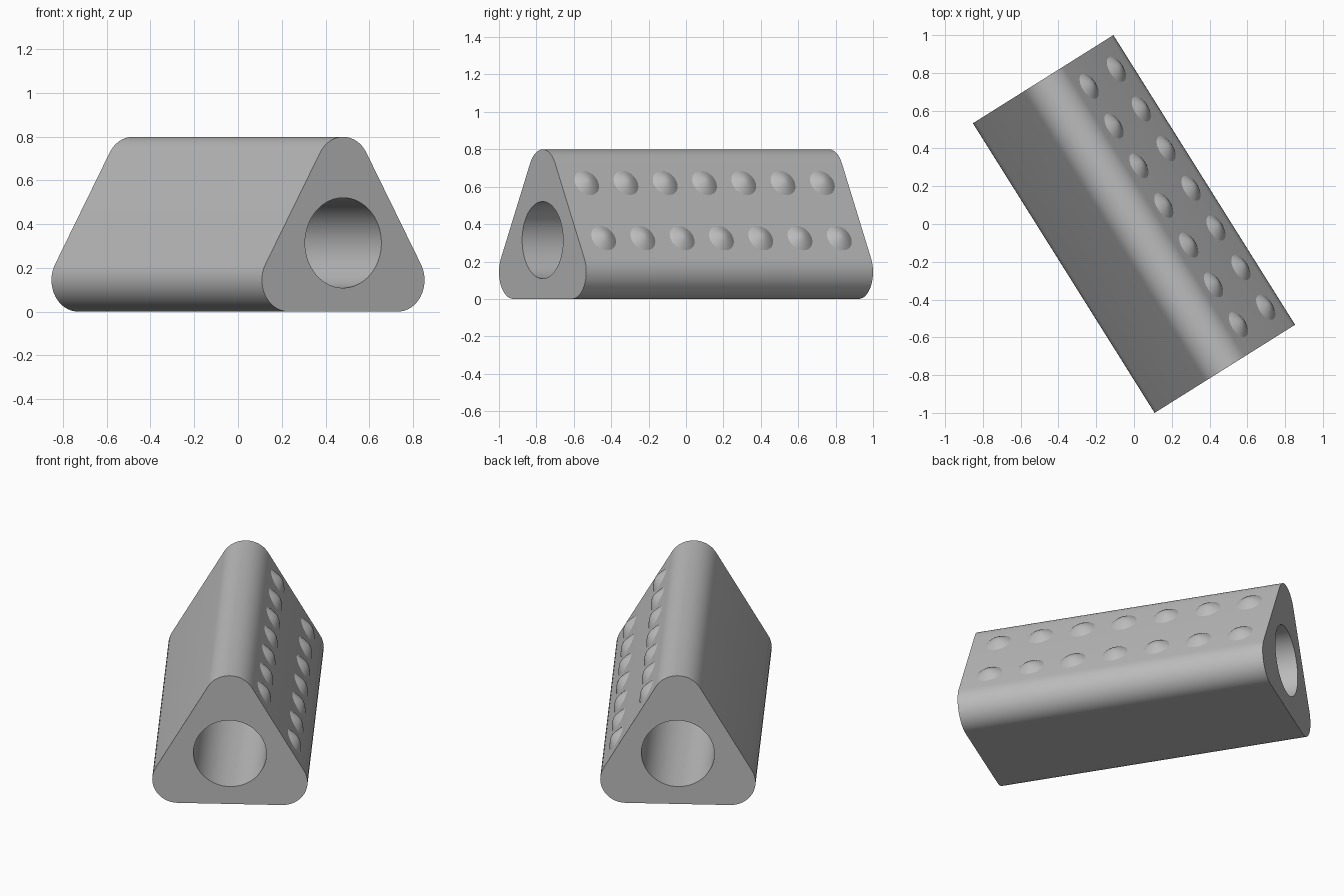
import bpy, bmesh, math
from mathutils import Matrix, Vector

cube = bpy.data.objects.get("Cube")
if cube:
    bpy.data.objects.remove(cube, do_unlink=True)

LENGTH, SIDE, ROUND = 1.81, 0.59, 0.144
HOLE = 0.206
APOTHEM = SIDE / (2 * math.sqrt(3))
AXIS_Z = ROUND + APOTHEM          # height of the bore axis
TURN = Matrix.Rotation(math.radians(32.1), 4, 'Z')

grey = bpy.data.materials.new("plain grey")
grey.use_nodes = True
grey.diffuse_color = (0.5, 0.5, 0.5, 1)
grey.node_tree.nodes["Principled BSDF"].inputs["Base Color"].default_value = grey.diffuse_color


def finish(bm, name, angle):
    bmesh.ops.recalc_face_normals(bm, faces=bm.faces)
    bm.transform(TURN)
    mesh = bpy.data.meshes.new(name)
    bm.to_mesh(mesh)
    bm.free()
    mesh.materials.append(grey)
    obj = bpy.data.objects.new(name, mesh)
    bpy.context.collection.objects.link(obj)
    bpy.ops.object.select_all(action='DESELECT')
    obj.select_set(True)
    bpy.context.view_layer.objects.active = obj
    bpy.ops.object.shade_smooth_by_angle(angle=math.radians(angle))
    return obj


def polar(radius, degrees):
    a = math.radians(degrees)
    return Vector((radius * math.cos(a), 0, radius * math.sin(a)))


# Rounded triangle outline and round bore outline
steps = 16
outline = []
for corner in (-30, 90, 210):
    direction = corner if corner != -30 else 330
    centre = polar(2 * APOTHEM, direction)
    outline += [centre + polar(ROUND, direction - 60 + 120 * i / steps) for i in range(steps + 1)]
bore = [polar(HOLE, 360 * i / 64) for i in range(64)]

# Prism body with the bore running through it
bm = bmesh.new()
end_edges = {-1: [], 1: []}
for loop in (outline, bore):
    rings = {}
    for end in (-1, 1):
        offset = Vector((0, end * LENGTH / 2, AXIS_Z))
        rings[end] = [bm.verts.new(p + offset) for p in loop]
    n = len(loop)
    for i in range(n):
        j = (i + 1) % n
        bm.faces.new((rings[-1][i], rings[-1][j], rings[1][j], rings[1][i]))
        for end in (-1, 1):
            end_edges[end].append(bm.edges.get((rings[end][i], rings[end][j])))
for end in (-1, 1):
    bmesh.ops.triangle_fill(bm, edges=end_edges[end], use_beauty=True)
finish(bm, "triangular_body", 30)

# Two rows of low raised bumps on one sloping face
BUMP, RISE, SEGMENTS = 0.075, 0.03, 24
normal = polar(1, 30)
uphill = polar(1, 120)
along = Vector((0, 1, 0))
bm = bmesh.new()
for z in (0.325, 0.62):
    slide = (z - AXIS_Z - (AXIS_Z * normal.z)) / uphill.z
    for k in range(-3, 4):
        base = Vector((0, 0.248 * k, AXIS_Z)) + normal * AXIS_Z + uphill * slide
        previous = None
        for t in (1.0, 0.85, 0.65, 0.4, 0.2):
            ring = []
            for s in range(SEGMENTS):
                a = math.tau * s / SEGMENTS
                flat = (along * math.cos(a) + uphill * math.sin(a)) * BUMP * t
                ring.append(bm.verts.new(base + flat + normal * RISE * (1 - t ** 1.6)))
            if previous:
                for s in range(SEGMENTS):
                    q = (s + 1) % SEGMENTS
                    bm.faces.new((previous[s], previous[q], ring[q], ring[s]))
            previous = ring
        tip = bm.verts.new(base + normal * RISE)
        for s in range(SEGMENTS):
            bm.faces.new((previous[s], previous[(s + 1) % SEGMENTS], tip))
# Open shells: make every face point away from the sloping side
bm.normal_update()
flipped = [f for f in bm.faces if f.normal.dot(normal) < 0]
bmesh.ops.reverse_faces(bm, faces=flipped)
finish(bm, "raised_bumps", 40)
